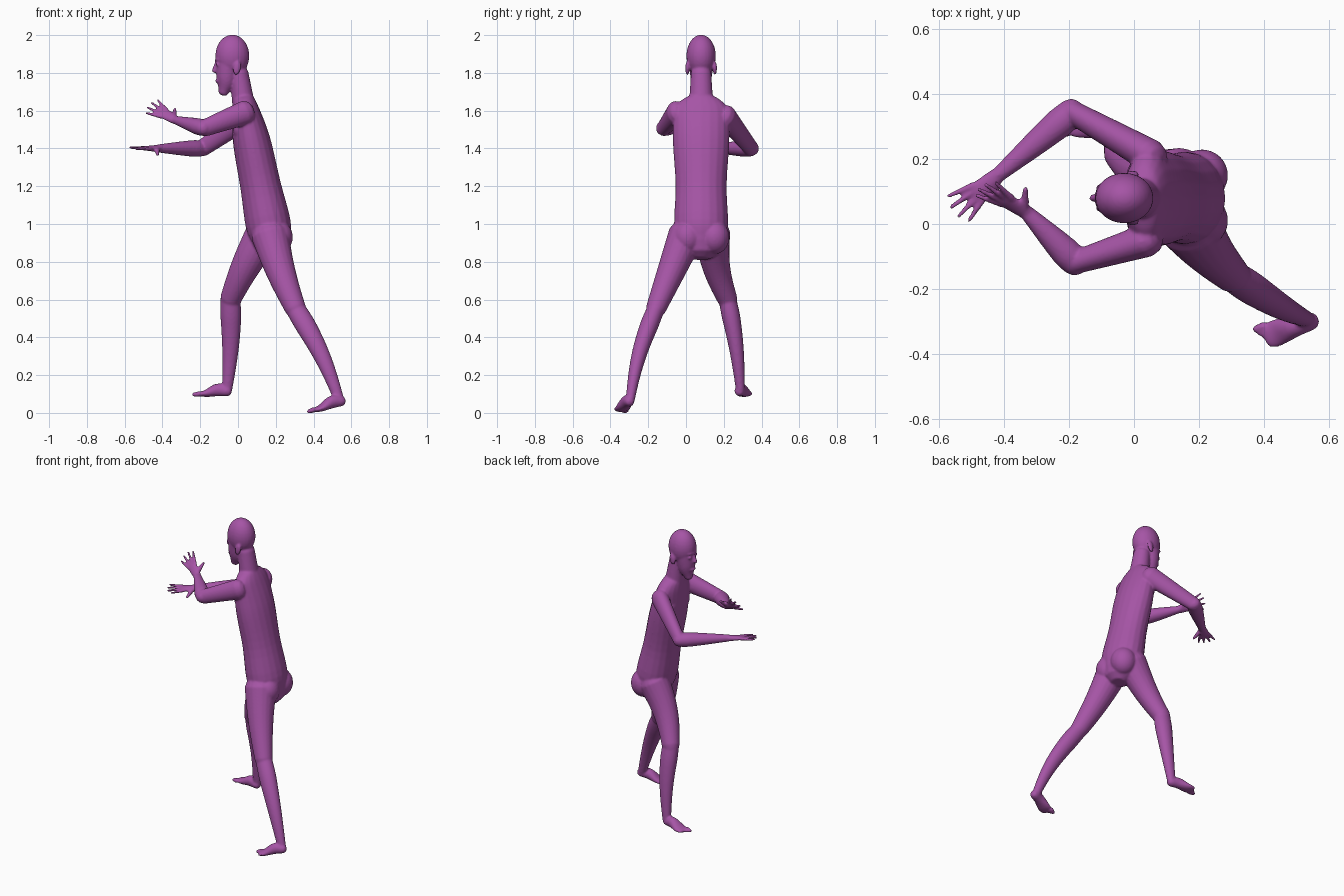
import bpy, bmesh, math
from mathutils import Vector, Matrix

if "Cube" in bpy.data.objects:
    bpy.data.objects.remove(bpy.data.objects["Cube"], do_unlink=True)

bm = bmesh.new()
FORWARD, UP = Vector((-1, 0, 0)), Vector((0, 0, 1))
SIDES, STEPS = 20, 4
MIDDLE = .08  # y of the body's own centre plane


def spline(a, b, c, d, t):
    """Smooth curve from b to c."""
    return b + (c - a + (2 * a - 5 * b + 4 * c - d + (3 * b - a - 3 * c + d) * t) * t) * t / 2


def tube(sections, ref):
    """Rounded loft through (centre, side radius, radius along ref)."""
    keys = [Vector((*centre, wide, deep)) for centre, wide, deep in sections]
    keys = [keys[0] * 2 - keys[1], *keys, keys[-1] * 2 - keys[-2]]
    path = [spline(*keys[i:i + 4], step / STEPS)
            for i in range(len(keys) - 3) for step in range(STEPS)]
    path.append(keys[-2])
    last = len(path) - 1
    rings = []

    def ring(i, scale=1, push=0):
        tangent = (path[min(i + 1, last)] - path[max(i - 1, 0)]).to_3d().normalized()
        side = tangent.cross(ref).normalized()
        up = side.cross(tangent)
        wide, deep = path[i][3], path[i][4]
        centre = path[i].to_3d() + tangent * push * min(wide, deep)
        angles = [math.tau * k / SIDES for k in range(SIDES)]
        rings.append([bm.verts.new(centre + side * wide * scale * math.cos(a)
                                   + up * deep * scale * math.sin(a)) for a in angles])

    caps = [(.4, .85), (.8, .55)]
    for scale, push in caps:
        ring(0, scale, -push)
    for i in range(last + 1):
        ring(i)
    for scale, push in reversed(caps):
        ring(last, scale, push)
    for lower, upper in zip(rings, rings[1:]):
        for k in range(SIDES):
            n = (k + 1) % SIDES
            bm.faces.new((lower[k], lower[n], upper[n], upper[k]))
    bm.faces.new(rings[0][::-1])
    bm.faces.new(rings[-1])


def limb(start, end, thick, thin, ref, flat=1, bulge=0, bow=(0, 0, 0)):
    """Tapered limb segment with a muscle bulge near its start."""
    start, end, bow = Vector(start), Vector(end), Vector(bow)
    sections = []
    for step in range(7):
        t = step / 6
        r = thick + (thin - thick) * t + bulge * math.sin(math.pi * math.sqrt(t))
        sections.append((start.lerp(end, t) + bow * math.sin(math.pi * t), r * flat, r))
    tube(sections, ref)


def ball(centre, radii, turn=0):
    matrix = (Matrix.Translation(centre) @ Matrix.Rotation(turn, 4, 'Y')
              @ Matrix.Diagonal((*radii, 1)))
    bmesh.ops.create_uvsphere(bm, u_segments=24, v_segments=16, radius=1, matrix=matrix)


def hand(wrist, knuckles, spread, palm_side):
    """Open hand; spread points from the little finger to the index finger."""
    wrist, knuckles, spread = Vector(wrist), Vector(knuckles), Vector(spread)
    along = (knuckles - wrist).normalized()
    spread = (spread - along * spread.dot(along)).normalized()
    normal = along.cross(spread)
    tube([(wrist, .025, .02), (wrist.lerp(knuckles, .5), .03, .016),
          (knuckles, .033, .012)], normal)
    for k in range(4):
        across = k / 1.5 - 1
        base = knuckles + spread * across * .025 - along * .01
        reach = (along + spread * across * .3).normalized()
        limb(base, base + reach * (.1 - .015 * across ** 2), .011, .007, normal)
    base = wrist + along * .02 + spread * .01
    tip = wrist + along * .06 + spread * .065 + normal * palm_side * .025
    limb(base, tip, .016, .009, normal)


def foot(heel, toe, inner):
    """Foot from heel to ball; inner is the y sign of the big toe's side."""
    heel, toe = Vector(heel), Vector(toe)
    along = (toe - heel).normalized()
    side = along.cross(UP).normalized()
    side *= math.copysign(inner, side.y * inner)
    instep = heel.lerp(toe, .35) + UP * .012
    tube([(heel, .028, .028), (instep, .032, .034),
          (heel.lerp(toe, .75), .042, .02), (toe, .038, .012)], UP)
    for k in range(5):
        r = .015 - .0015 * k
        start = toe + side * (.03 - .016 * k) - along * .008 * k
        limb(start, start + along * (.028 - .003 * k), r, r * .75, UP, 1.1)


def arm(shoulder, elbow, wrist):
    limb(shoulder, elbow, .065, .045, UP, .8)
    limb(elbow, wrist, .042, .022, UP, 1.05, .006)


def leg(hip, knee, ankle, thigh_bow, calf_bow):
    limb(hip, knee, .1, .056, FORWARD, .95, 0, thigh_bow)
    limb(knee, ankle, .053, .027, FORWARD, .88, .007, calf_bow)


def spine(z):
    return Vector((.36 - .2 * z, MIDDLE, z))


# torso leaning forward, hips to collar, as height, half width, half depth
torso = [(.9, .12, .1), (1, .143, .12), (1.2, .135, .108), (1.4, .148, .102),
         (1.5, .15, .092), (1.6, .145, .073), (1.65, .11, .06), (1.68, .06, .05)]
tube([(spine(z), wide, deep) for z, wide, deep in torso], FORWARD)
for s in (-1, 1):
    ball((.21, MIDDLE + s * .07, .93), (.08, .08, .09))       # buttocks
    ball((.015, MIDDLE + s * .06, 1.5), (.04, .06, .055))     # chest muscles

# neck
limb((.03, MIDDLE, 1.63), (.005, MIDDLE, 1.8), .06, .05, FORWARD, 1.08)

# head, jaw and face
ball((-.03, MIDDLE, 1.89), (.09, .078, .112))
jaw = [(-.045, 1.89, .07), (-.056, 1.8, .06), (-.062, 1.75, .05), (-.075, 1.705, .03)]
tube([((x, MIDDLE, z), r, r) for x, z, r in jaw], FORWARD)
ball((-.1, MIDDLE, 1.87), (.022, .048, .012))                 # brow
limb((-.113, MIDDLE, 1.86), (-.127, MIDDLE, 1.81), .008, .012, FORWARD)  # nose
ball((-.105, MIDDLE, 1.757), (.016, .026, .011))              # lips
for s in (-1, 1):
    ball((-.005, MIDDLE + s * .073, 1.825), (.02, .011, .038), .2)  # ears
    ball((-.108, MIDDLE + s * .03, 1.845), (.01, .014, .008))       # eyes

# arm and hand on the -y side, raised
wrist = (-.33, .035, 1.55)
arm((.04, -.05, 1.59), (-.18, -.118, 1.507), wrist)
hand(wrist, (-.4, .075, 1.59), (.4, .5, .8), 1)

# arm and hand on the +y side, level
wrist = (-.42, .15, 1.4)
arm((.05, .21, 1.57), (-.19, .345, 1.4), wrist)
hand(wrist, (-.485, .095, 1.4), (.5, -.8, -.1), -1)

# trailing leg and foot
leg((.17, 0, .94), (.305, -.16, .55), (.535, -.295, .07), (-.01, 0, 0), (.02, -.02, 0))
foot((.545, -.3, .062), (.41, -.345, .016), 1)

# leading leg and foot
leg((.14, .14, .95), (-.04, .22, .6), (-.058, .288, .12), (-.01, -.02, 0), (.01, .01, 0))
foot((-.058, .284, .115), (-.2, .314, .1), -1)

# merge everything into one skin
bmesh.ops.recalc_face_normals(bm, faces=bm.faces)
mesh = bpy.data.meshes.new("body")
bm.to_mesh(mesh)
bm.free()
body = bpy.data.objects.new("body", mesh)
bpy.context.collection.objects.link(body)
for other in bpy.context.selected_objects:
    other.select_set(False)
bpy.context.view_layer.objects.active = body
body.select_set(True)
remesh = body.modifiers.new("skin", 'REMESH')
remesh.mode = 'VOXEL'
remesh.voxel_size = .006
relax = body.modifiers.new("relax", 'SMOOTH')
relax.iterations = 6
for modifier in ("skin", "relax"):
    bpy.ops.object.modifier_apply(modifier=modifier)
bpy.ops.object.shade_smooth()

# purple skin colour
purple = bpy.data.materials.new("purple")
purple.use_nodes = True
color = (.38, .09, .38, 1)
purple.diffuse_color = color
purple.node_tree.nodes["Principled BSDF"].inputs["Base Color"].default_value = color
body.data.materials.clear()
body.data.materials.append(purple)
